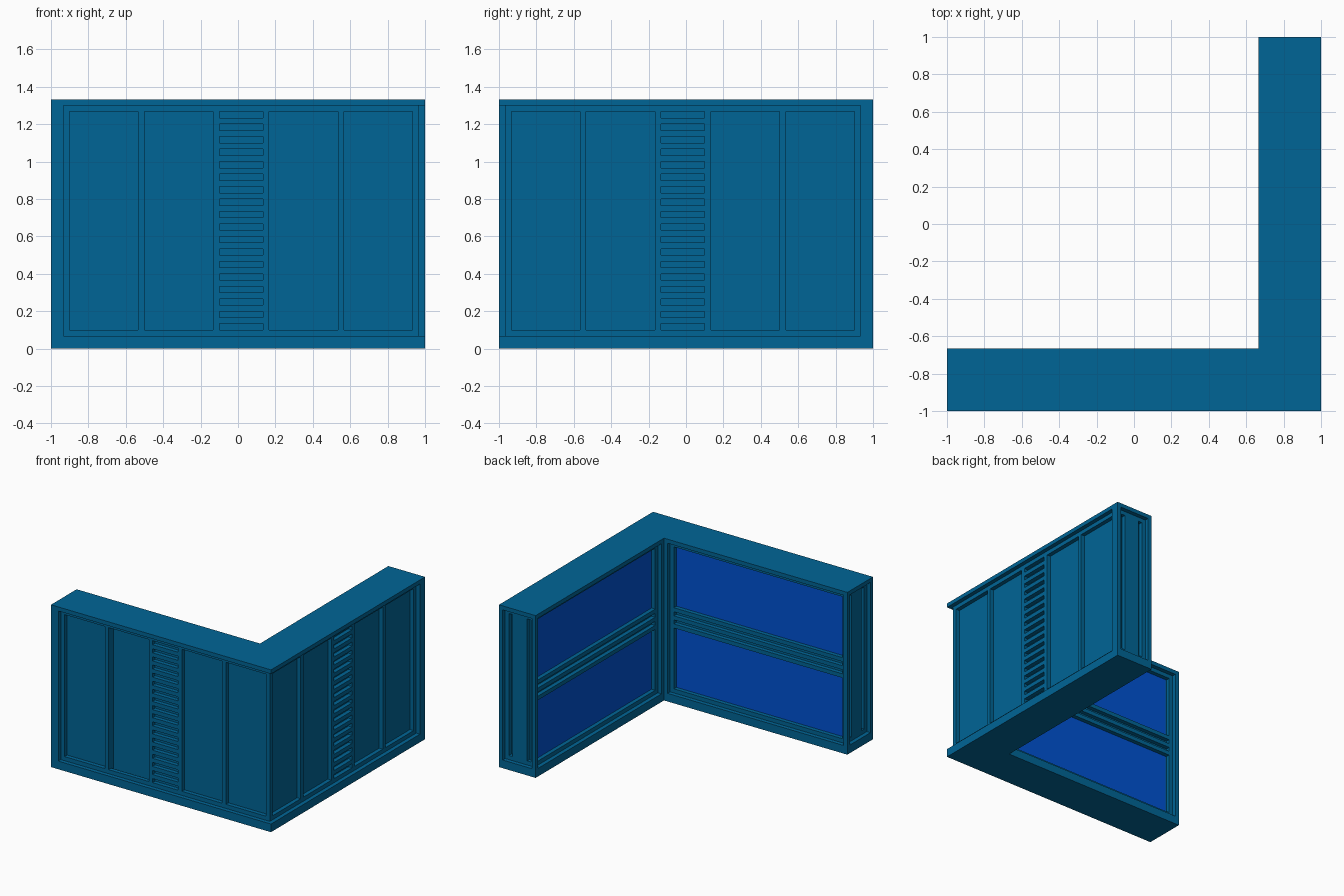
import bpy, bmesh
from mathutils import Matrix, Vector

cube = bpy.data.objects.get("Cube")
if cube:
    bpy.data.objects.remove(cube)

U = 1 / 30           # building module
LOW, HIGH = 2, 39    # wall zone between the floor slab and the roof slab
SILL, HEAD = 3, 38   # panel opening heights


def material(name, color):
    m = bpy.data.materials.new(name)
    m.use_nodes = True
    m.diffuse_color = color
    m.node_tree.nodes["Principled BSDF"].inputs["Base Color"].default_value = color
    return m


TEAL = material("teal_paint", (0, 0.13, 0.305, 1))
BLUE = material("blue_panel", (0, 0.085, 0.65, 1))


def finish(name, bm, mat):
    bmesh.ops.recalc_face_normals(bm, faces=bm.faces)
    mesh = bpy.data.meshes.new(name)
    bm.to_mesh(mesh)
    bm.free()
    mesh.materials.append(mat)
    bpy.context.collection.objects.link(bpy.data.objects.new(name, mesh))


def part(name, boxes, mat=TEAL):
    """One object from boxes given as (x range, y range, z range) in modules."""
    bm = bmesh.new()
    for box in boxes:
        size = Vector([b - a for a, b in box]) * U
        mid = Vector([(a + b) / 2 for a, b in box]) * U
        bmesh.ops.create_cube(bm, size=1,
                              matrix=Matrix.Translation(mid) @ Matrix.Diagonal(size).to_4x4())
    finish(name, bm, mat)


def both(name, boxes, mat=TEAL):
    """The part on the front wall and its reflection on the right-hand wall."""
    part("front_" + name, boxes, mat)
    part("side_" + name, [((-y[1], -y[0]), (-x[1], -x[0]), z) for x, y, z in boxes], mat)


def slab(name, z0, z1):
    """L-shaped slab joining the two walls."""
    bm = bmesh.new()
    outline = [(-30, -30), (30, -30), (30, 30), (20, 30), (20, -20), (-30, -20)]
    face = bm.faces.new([bm.verts.new((x * U, y * U, z0 * U)) for x, y in outline])
    top = bmesh.ops.extrude_face_region(bm, geom=[face], use_keep_orig=True)["geom"]
    bmesh.ops.translate(bm, vec=(0, 0, (z1 - z0) * U),
                        verts=[v for v in top if isinstance(v, bmesh.types.BMVert)])
    finish(name, bm, TEAL)


FULL, OPEN = (LOW, HIGH), (SILL, HEAD)
RAILS = [(LOW, SILL), (HEAD, HIGH)]

slab("floor_slab", 0, LOW)
slab("roof_slab", HIGH, 40)

# Wall bodies and the corner where they meet
both("wall_core", [((-28, 22), (-27, -23), FULL)])
part("corner_core", [((22, 28), (-28, -22), FULL)])
part("corner_post", [((28, 29), (-29, -28), FULL)])

# Outer panels; one bay of the front wall is set deeper
outer = (-28, -27)
part("front_outer_panels", [((-28, -15), outer, FULL), ((-4, 22), outer, FULL)])
part("side_outer_panels", [((27, 28), (-22, 28), FULL)])

# Outer frame and louvre slats
face = (-29, -28)
stiles = [(-28, -27), (-16, -15), (-4, -3), (4, 5), (16, 17)]
both("outer_stiles", [(x, face, OPEN) for x in stiles])
both("outer_rails", [((-28, 28), face, z) for z in RAILS])
both("louvre_slats", [((-3, 4), face, (z, z + 1)) for z in range(4, 38, 2)])

# End walls: edge posts and a recessed face with two vertical slots
both("end_posts", [((-30, -28), (-30, -29), FULL), ((-30, -29), (-21, -20), FULL)])
both("end_face", [((-29, -28), y, OPEN) for y in [(-29, -28), (-27, -23), (-22, -21)]]
     + [((-29, -28), (-29, -21), z) for z in RAILS])
both("end_slot_backing", [((-28, -27.8), (-23, -22), FULL)])

# Inner side: blue panels, frame, triple middle bar, corner post
run = (-27.8, 20)
both("inner_panels", [(run, (-23, -22), z) for z in [(LOW, 18), (23, HIGH)]], BLUE)
both("middle_backing", [(run, (-23, -22), (18, 23))])
inner = (-22, -21)
both("middle_bars", [((-28, 18), inner, (z, z + 1)) for z in (18, 20, 22)])
both("inner_rails", [((-28, 18), inner, z) for z in RAILS])
both("inner_stile", [((18, 19), inner, FULL)])
both("inner_corner_post", [((19, 22), (-22, -20), FULL)])
